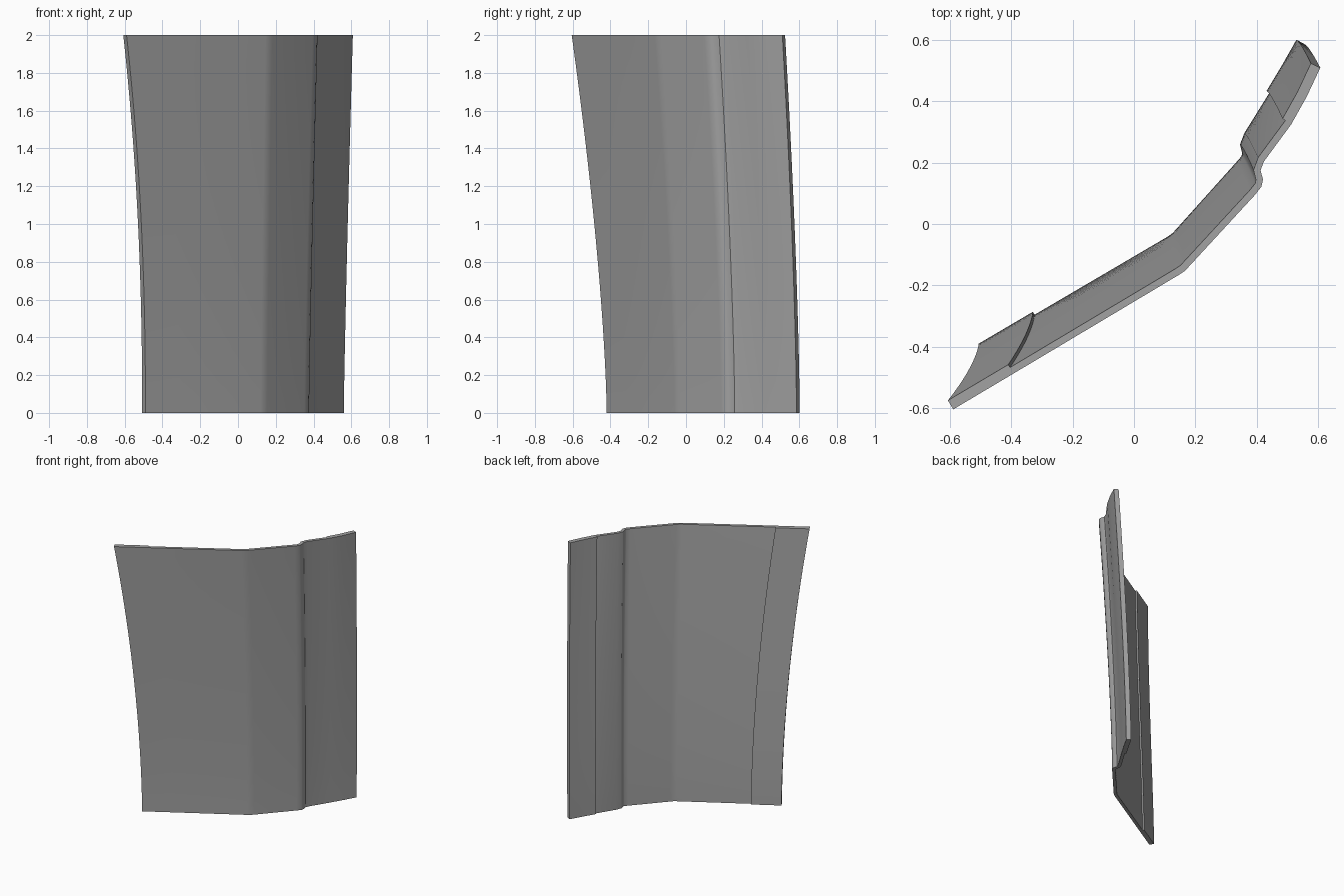
import bpy, bmesh
from mathutils import Vector

cube = bpy.data.objects.get("Cube")
if cube:
    bpy.data.objects.remove(cube, do_unlink=True)

HEIGHT, LEVELS = 2.0, 24
SHEET, STRIP = 0.023, 0.034          # plain and reinforced thickness

# Plan stations of the front face: bottom (x, y), top (x, y), bow, thicknesses
stations = [
    ((-0.49, -0.42), (-0.59, -0.605), 2.2, [STRIP]),
    ((-0.313, -0.316), (-0.393, -0.488), 2.2, [STRIP, SHEET]),   # left strip edge
    ((0.12, -0.062), (0.145, -0.167), 1.2, [SHEET]),             # soft crease
    ((0.14, -0.048), (0.166, -0.153), 1.2, [SHEET]),
    ((0.155, -0.032), (0.182, -0.136), 1.2, [SHEET]),
    ((0.35, 0.185), (0.395, 0.095), 1.2, [SHEET]),               # rolled bead
    ((0.371, 0.21), (0.416, 0.122), 1.2, [SHEET]),
    ((0.376, 0.232), (0.421, 0.146), 1.2, [SHEET]),
    ((0.369, 0.258), (0.413, 0.175), 1.2, [SHEET]),
    ((0.380, 0.285), (0.424, 0.204), 1.2, [SHEET]),
    ((0.462, 0.417), (0.513, 0.325), 1.2, [SHEET, STRIP]),       # right strip edge
    ((0.513, 0.502), (0.564, 0.416), 1.2, [STRIP]),
    ((0.56, 0.585), (0.608, 0.51), 1.2, [STRIP]),
]


def section(t):
    """Closed outline of the sheet at height fraction t."""
    front = []
    for low, high, bow, _ in stations:
        front.append(Vector((low[0] + (high[0] - low[0]) * t ** bow,
                             low[1] + (high[1] - low[1]) * t ** 1.5)))
    back = []
    for i, p in enumerate(front):
        along = (front[min(i + 1, len(front) - 1)] - front[max(i - 1, 0)]).normalized()
        normal = Vector((-along.y, along.x))
        back += [p + normal * thick for thick in stations[i][3]]
    return front + back[::-1]


# Loft the outline upward
bm = bmesh.new()
rings = []
for k in range(LEVELS + 1):
    t = k / LEVELS
    rings.append([bm.verts.new((p.x, p.y, t * HEIGHT)) for p in section(t)])
count = len(rings[0])
for a, b in zip(rings, rings[1:]):
    for i in range(count):
        j = (i + 1) % count
        bm.faces.new((a[i], a[j], b[j], b[i]))
bm.faces.new(rings[0][::-1])
bm.faces.new(rings[-1])
bmesh.ops.recalc_face_normals(bm, faces=bm.faces)
mesh = bpy.data.meshes.new("bent_panel")
bm.to_mesh(mesh)
bm.free()
panel = bpy.data.objects.new("bent_panel", mesh)
bpy.context.collection.objects.link(panel)

# Plain grey finish
grey = bpy.data.materials.new("plain_grey")
grey.use_nodes = True
colour = (0.36, 0.36, 0.36, 1)
grey.diffuse_color = colour
grey.node_tree.nodes["Principled BSDF"].inputs["Base Color"].default_value = colour
mesh.materials.append(grey)

bpy.ops.object.select_all(action='DESELECT')
panel.select_set(True)
bpy.context.view_layer.objects.active = panel
bpy.ops.object.shade_smooth_by_angle(angle=0.6)
